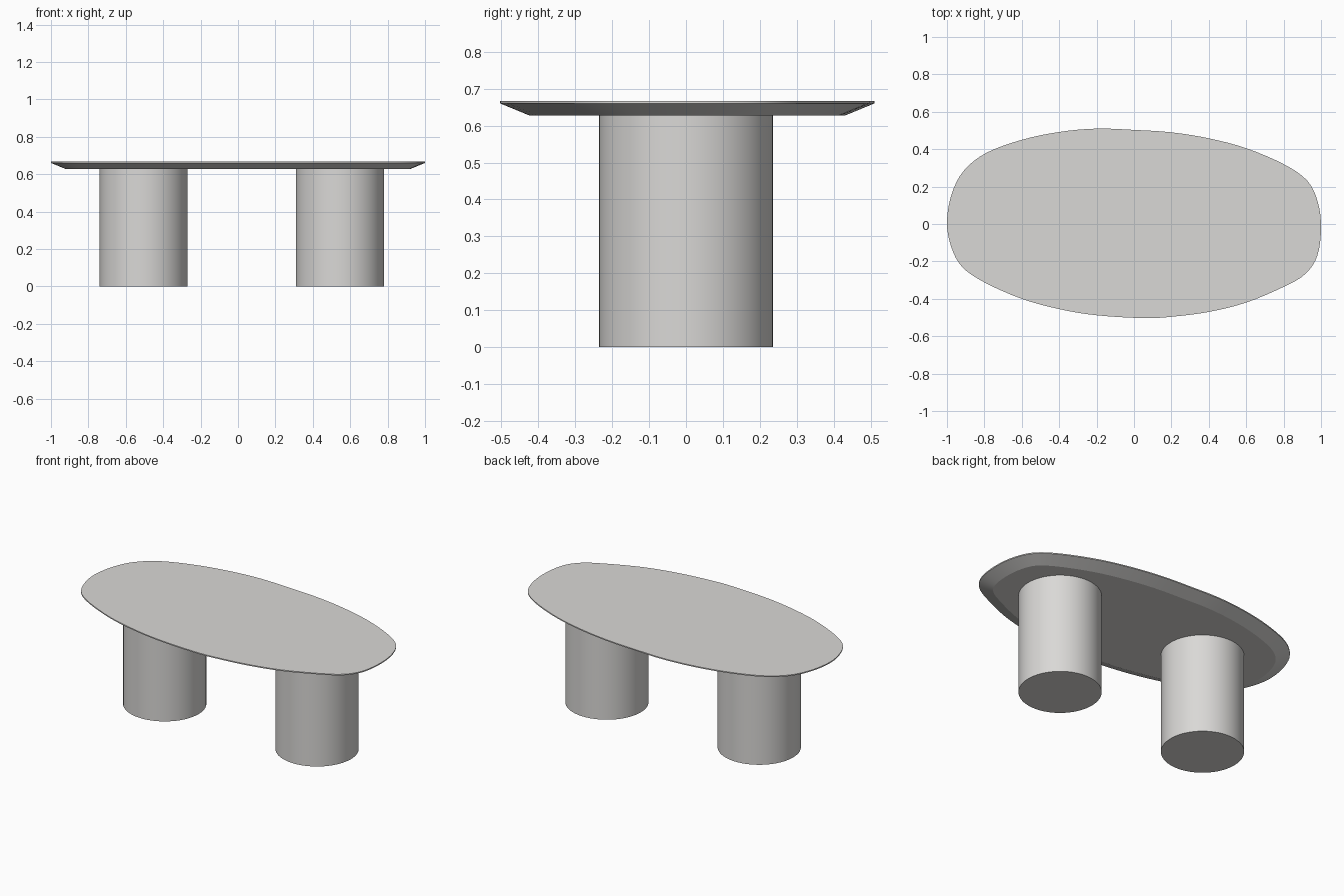
import bpy, bmesh, math
from mathutils import Vector

if "Cube" in bpy.data.objects:
    bpy.data.objects.remove(bpy.data.objects["Cube"])

stone = bpy.data.materials.new("warm light grey")
stone.diffuse_color = (0.70, 0.69, 0.675, 1)
stone.use_nodes = True
stone.node_tree.nodes["Principled BSDF"].inputs["Base Color"].default_value = stone.diffuse_color

# Control points of the pebble-shaped top, clockwise from the left end
PTS = [(-1.0, 0.01), (-0.975, 0.16), (-0.91, 0.285), (-0.79, 0.38), (-0.6, 0.45),
       (-0.4, 0.492), (-0.2, 0.51), (0.0, 0.503), (0.2, 0.49), (0.4, 0.458),
       (0.6, 0.405), (0.8, 0.32), (0.925, 0.233), (0.982, 0.12), (1.0, -0.02),
       (0.98, -0.17), (0.915, -0.268), (0.8, -0.336), (0.6, -0.42), (0.4, -0.47),
       (0.2, -0.496), (0.05, -0.503), (-0.2, -0.488), (-0.4, -0.455), (-0.6, -0.4),
       (-0.8, -0.312), (-0.92, -0.228), (-0.978, -0.12)]


def smooth_loop(pts, steps=4):
    """Closed Catmull-Rom curve through the points."""
    p = [Vector(q) for q in pts]
    n, out = len(p), []
    for i in range(n):
        a, b, c, d = p[i - 1], p[i], p[(i + 1) % n], p[(i + 2) % n]
        for s in range(steps):
            t = s / steps
            out.append(0.5 * (2 * b + (c - a) * t + (2 * a - 5 * b + 4 * c - d) * t * t
                              + (3 * b - a - 3 * c + d) * t ** 3))
    return out


def inset(loop, dist):
    """Move a clockwise loop inward along its normals."""
    out = []
    for i, q in enumerate(loop):
        t = (loop[(i + 1) % len(loop)] - loop[i - 1]).normalized()
        out.append(q + Vector((t.y, -t.x)) * dist)
    return out


def loft(name, rings):
    """Skin stacked (outline, z) rings and cap both ends."""
    bm = bmesh.new()
    rows = [[bm.verts.new((q[0], q[1], z)) for q in loop] for loop, z in rings]
    for lo, hi in zip(rows, rows[1:]):
        n = len(lo)
        for i in range(n):
            j = (i + 1) % n
            bm.faces.new((lo[i], lo[j], hi[j], hi[i]))
    bm.faces.new(rows[0])
    bm.faces.new(rows[-1])
    bmesh.ops.recalc_face_normals(bm, faces=bm.faces)
    me = bpy.data.meshes.new(name)
    bm.to_mesh(me)
    bm.free()
    me.materials.append(stone)
    ob = bpy.data.objects.new(name, me)
    bpy.context.collection.objects.link(ob)
    bpy.ops.object.select_all(action='DESELECT')
    ob.select_set(True)
    bpy.context.view_layer.objects.active = ob
    bpy.ops.object.shade_smooth_by_angle(angle=math.radians(20))


# Table top: undercut bevel below a thin upright rim
outline = smooth_loop(PTS)
loft("table_top", [(inset(outline, 0.08), 0.627), (outline, 0.66), (outline, 0.667)])

# Two round pedestal legs
for name, cx in (("left_leg", -0.505), ("right_leg", 0.545)):
    ring = [(cx + 0.235 * math.cos(math.tau * k / 64), 0.235 * math.sin(math.tau * k / 64))
            for k in range(64)]
    loft(name, [(ring, 0.0), (ring, 0.627)])
